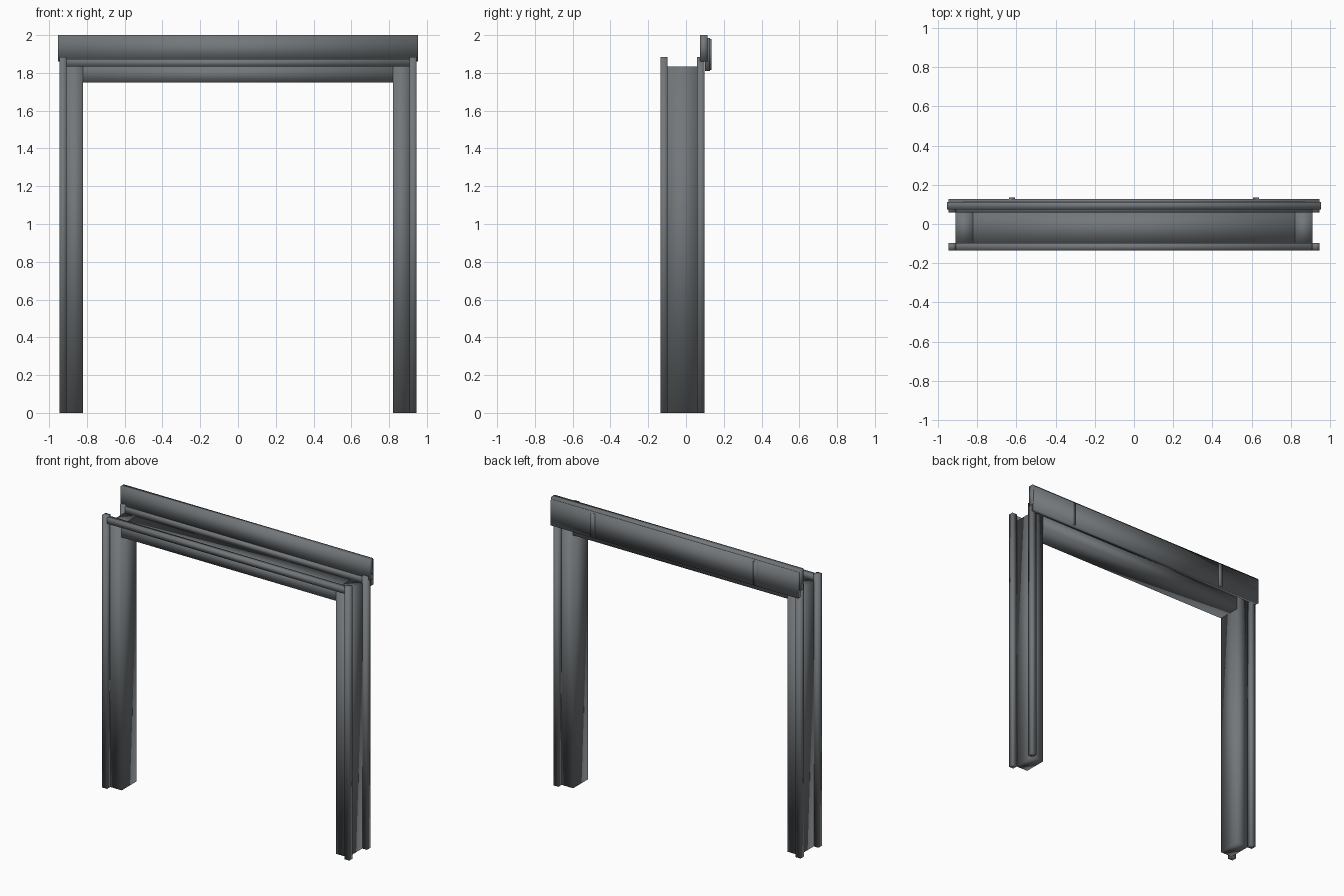
import bpy
import bmesh

cube = bpy.data.objects.get("Cube")
if cube:
    bpy.data.objects.remove(cube, do_unlink=True)

grey = bpy.data.materials.new("dark_grey")
grey.use_nodes = True
colour = (0.17, 0.185, 0.195, 1)
grey.diffuse_color = colour
grey.node_tree.nodes["Principled BSDF"].inputs["Base Color"].default_value = colour


def box(name, x, y, z):
    """Smooth-shaded box spanning the given (low, high) ranges."""
    mesh = bpy.data.meshes.new(name)
    bm = bmesh.new()
    bmesh.ops.create_cube(bm, size=1)
    for v in bm.verts:
        v.co = [r[0] if c < 0 else r[1] for c, r in zip(v.co, (x, y, z))]
    bmesh.ops.recalc_face_normals(bm, faces=bm.faces)
    for f in bm.faces:
        f.smooth = True
    bm.to_mesh(mesh)
    bm.free()
    mesh.materials.append(grey)
    obj = bpy.data.objects.new(name, mesh)
    bpy.context.collection.objects.link(obj)
    return obj


def pair(name, x, y, z):
    """Matching boxes on the left (+x) and right (-x)."""
    box("left_" + name, x, y, z)
    box("right_" + name, (-x[1], -x[0]), y, z)


# Inner lining of the frame
depth = (-0.1, 0.062)
pair("jamb", (0.82, 0.91), depth, (0, 1.835))
box("head_jamb", (-0.82, 0.82), depth, (1.75, 1.835))

# Outer trim strips at the front and back edges
for side, y in (("front", (-0.135, -0.097)), ("back", (0.059, 0.098))):
    pair(side + "_trim", (0.908, 0.946), y, (0, 1.885))
    box(side + "_head_trim", (-0.908, 0.908), y, (1.835, 1.873))

# Cover boards across the top at the back
box("top_board", (-0.953, 0.953), (0.075, 0.113), (1.86, 2))
box("back_board", (-0.946, 0.946), (0.1, 0.128), (1.81, 1.985))

# Thin joint ribs on the back board
pair("joint_rib", (0.607, 0.637), (0.12, 0.135), (1.815, 1.98))
